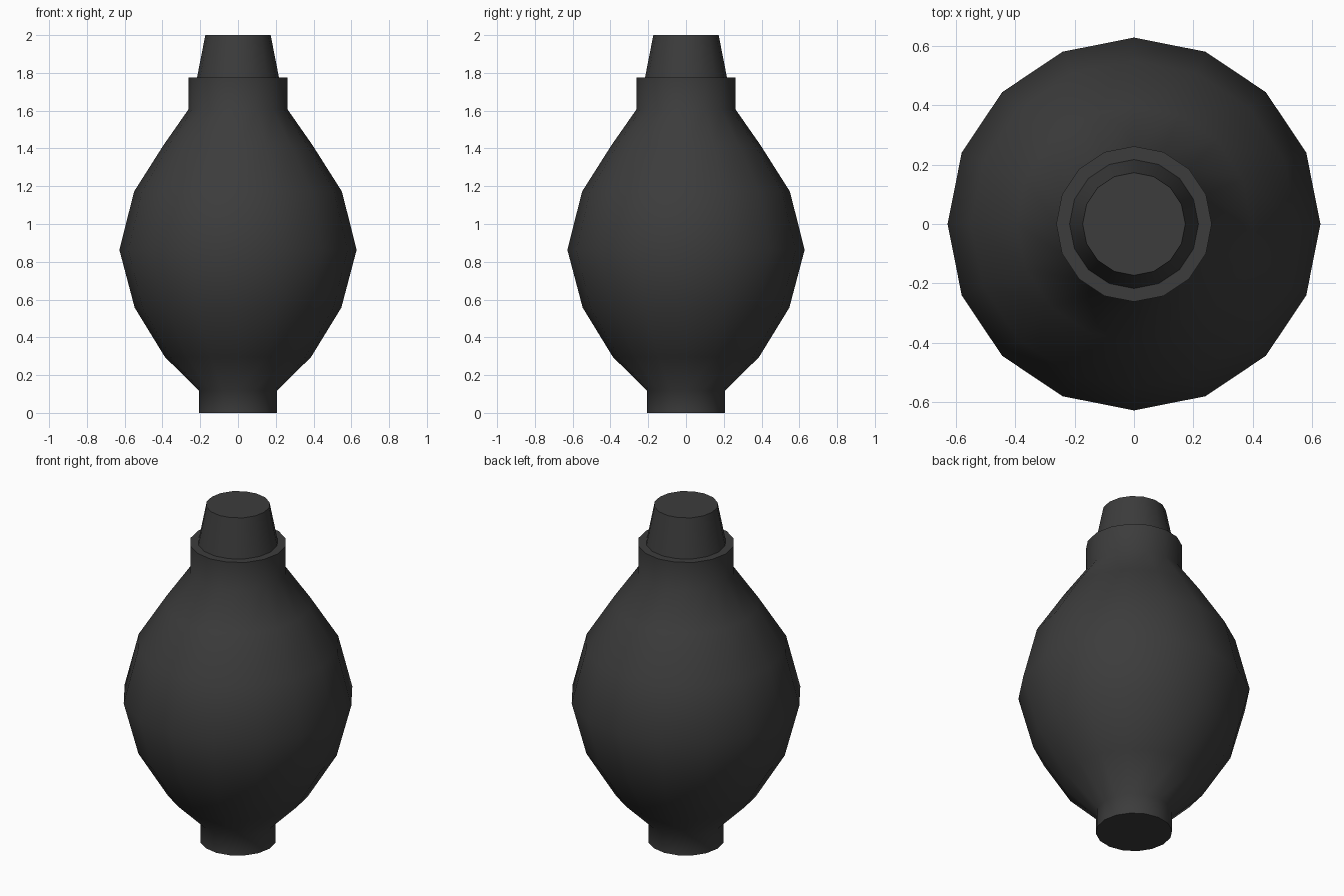
import bpy, bmesh, math

if "Cube" in bpy.data.objects:
    bpy.data.objects.remove(bpy.data.objects["Cube"])

SIDES = 16

dark = bpy.data.materials.new("dark_grey")
dark.diffuse_color = (0.045, 0.045, 0.045, 1)
dark.use_nodes = True
dark.node_tree.nodes["Principled BSDF"].inputs["Base Color"].default_value = dark.diffuse_color


def lathe(name, profile):
    """Revolve (radius, z) pairs into a closed solid with flat end caps."""
    bm = bmesh.new()
    rings = []
    for r, z in profile:
        rings.append([bm.verts.new((r * math.cos(2 * math.pi * i / SIDES),
                                    r * math.sin(2 * math.pi * i / SIDES), z))
                      for i in range(SIDES)])
    for a, b in zip(rings, rings[1:]):
        for i in range(SIDES):
            j = (i + 1) % SIDES
            bm.faces.new((a[i], a[j], b[j], b[i]))
    bm.faces.new(rings[0][::-1])
    bm.faces.new(rings[-1])
    mesh = bpy.data.meshes.new(name)
    bm.to_mesh(mesh)
    bm.free()
    mesh.materials.append(dark)
    obj = bpy.data.objects.new(name, mesh)
    bpy.context.collection.objects.link(obj)
    bpy.ops.object.select_all(action='DESELECT')
    obj.select_set(True)
    bpy.context.view_layer.objects.active = obj
    bpy.ops.object.shade_smooth_by_angle(angle=math.radians(50))
    return obj


# Foot, rounded bulb, straight collar, flat lip and tapered stopper
lathe("bulb_bottle", [
    (0.207, 0), (0.207, 0.118), (0.387, 0.296), (0.547, 0.557),
    (0.628, 0.863), (0.55, 1.172), (0.396, 1.415), (0.262, 1.607),
    (0.262, 1.775), (0.217, 1.775), (0.173, 2.0)])
